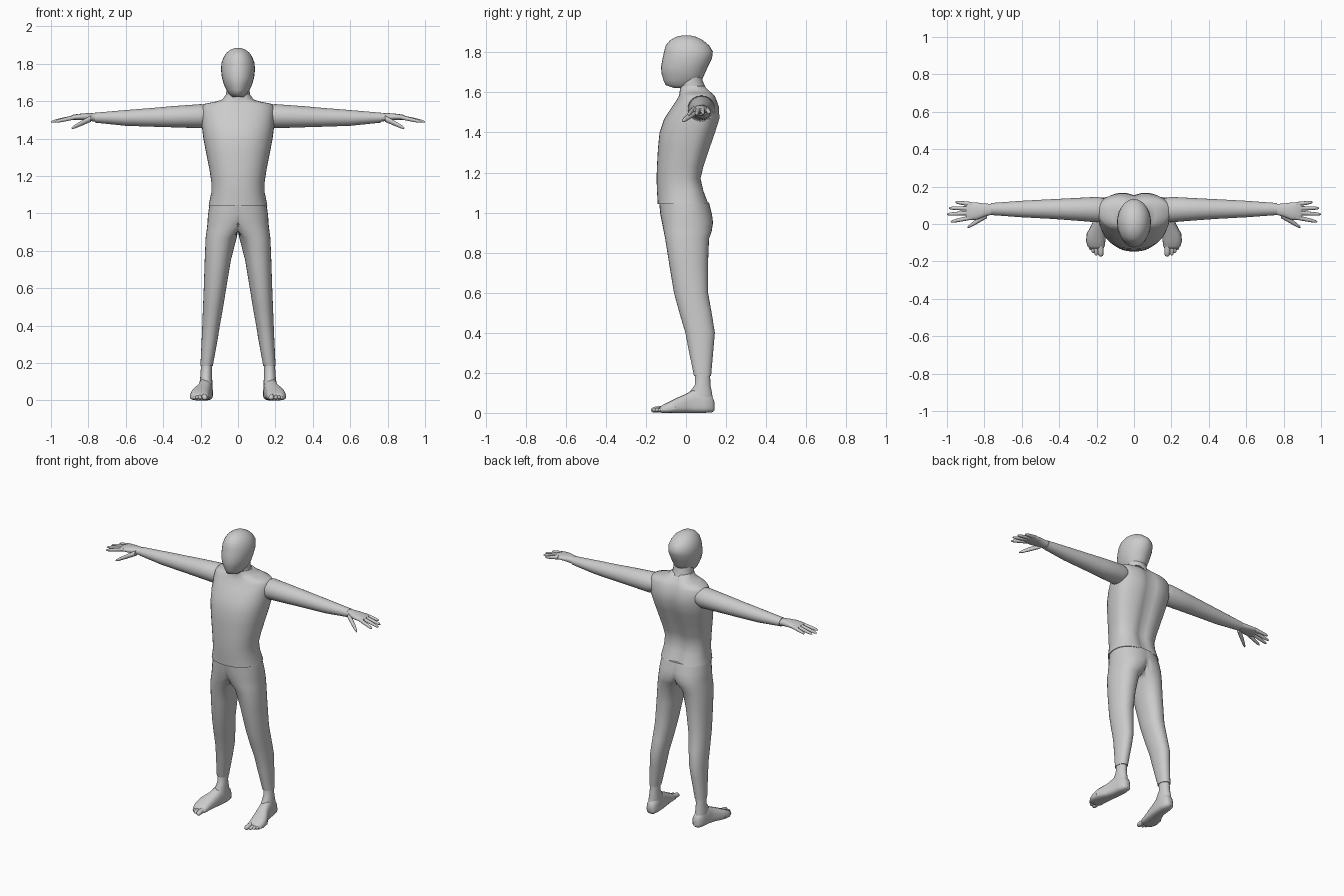
import bpy, bmesh
from math import cos, sin, pi, exp, copysign

AXES = {'x': lambda t, a, b: (t, a, b),
        'y': lambda t, a, b: (a, t, b),
        'z': lambda t, a, b: (a, b, t)}


def loft(bm, axis, rows, n=28, e=1.0):
    """Rows: (position, side centre, side radius, depth centre, depth low, depth high)."""
    place, rings = AXES[axis], []
    for t, ac, ar, bc, lo, hi in rows:
        ring = []
        for i in range(n):
            c, s = cos(2 * pi * i / n), sin(2 * pi * i / n)
            c = copysign(abs(c) ** e, c)
            s = copysign(abs(s) ** e, s)
            b = bc + s * ((hi - bc) if s > 0 else (bc - lo))
            ring.append(bm.verts.new(place(t, ac + ar * c, b)))
        rings.append(ring)
    for r0, r1 in zip(rings, rings[1:]):
        for i in range(n):
            j = (i + 1) % n
            bm.faces.new((r0[i], r0[j], r1[j], r1[i]))
    bm.faces.new(rings[0])
    bm.faces.new(rings[-1])


def digit(bm, axis, base, tip, r0, r1):
    """Tapered round-ended finger or toe; points are (position, side, depth)."""
    rows = []
    for f, k in ((0, 1), (.3, 1), (.6, 1), (.85, .9), (.95, .65), (1, .25)):
        t, a, b = (p + (q - p) * f for p, q in zip(base, tip))
        r = (r0 + (r1 - r0) * f) * k
        rows.append((t, a, r, b, b - r, b + r))
    loft(bm, axis, rows, 10)


def finish(name, bm, mirror=False):
    bmesh.ops.recalc_face_normals(bm, faces=bm.faces)
    me = bpy.data.meshes.new(name)
    bm.to_mesh(me)
    bm.free()
    ob = bpy.data.objects.new(name, me)
    bpy.context.collection.objects.link(ob)
    if mirror:
        ob.modifiers.new("Mirror", 'MIRROR').merge_threshold = .0005
    bpy.ops.object.select_all(action='DESELECT')
    ob.select_set(True)
    bpy.context.view_layer.objects.active = ob
    bpy.ops.object.shade_smooth_by_angle(angle=.9)
    return ob


# Head
bm = bmesh.new()
loft(bm, 'z', [
    (1.622, 0, .030, -.03, -.060, .02), (1.636, 0, .046, -.02, -.102, .05),
    (1.66, 0, .062, 0, -.112, .078), (1.69, 0, .076, 0, -.121, .092),
    (1.725, 0, .086, 0, -.125, .108), (1.77, 0, .091, .01, -.117, .130),
    (1.805, 0, .088, .01, -.109, .134), (1.835, 0, .077, .01, -.101, .115),
    (1.86, 0, .060, .01, -.080, .085), (1.877, 0, .037, 0, -.050, .053),
    (1.885, 0, .012, 0, -.017, .018)])
finish("head", bm)

# Neck
bm = bmesh.new()
loft(bm, 'z', [(1.56, 0, .075, .04, -.035, .12), (1.62, 0, .065, .03, -.03, .10),
               (1.66, 0, .062, .025, -.03, .082), (1.72, 0, .06, .02, -.04, .08)])
finish("neck", bm)

# Torso with a shallow spine groove
bm = bmesh.new()
loft(bm, 'z', [
    (1.042, 0, .157, 0, -.141, .118), (1.11, 0, .143, 0, -.145, .092),
    (1.17, 0, .143, -.01, -.147, .078), (1.23, 0, .152, 0, -.145, .092),
    (1.32, 0, .170, .02, -.140, .122), (1.40, 0, .185, .04, -.132, .150),
    (1.47, 0, .194, .06, -.108, .172), (1.53, 0, .197, .07, -.068, .168),
    (1.565, 0, .196, .073, -.045, .155), (1.585, 0, .182, .073, -.035, .145),
    (1.598, 0, .115, .06, -.032, .134), (1.61, 0, .082, .05, -.031, .124),
    (1.632, 0, .067, .04, -.03, .103)], 40, .85)
for v in bm.verts:
    if v.co.y > .06:
        v.co.y -= .018 * exp(-(v.co.x / .035) ** 2)
finish("torso", bm)

# Arms
bm = bmesh.new()
loft(bm, 'x', [
    (.16, .076, .060, 1.52, 1.47, 1.575), (.195, .077, .068, 1.52, 1.455, 1.584),
    (.35, .079, .058, 1.515, 1.460, 1.573), (.45, .080, .052, 1.513, 1.463, 1.564),
    (.60, .080, .044, 1.51, 1.468, 1.552), (.765, .080, .032, 1.512, 1.485, 1.538)])
finish("arm", bm, True)

# Hands: palm, four fingers, thumb
bm = bmesh.new()
loft(bm, 'x', [
    (.75, .080, .027, 1.513, 1.490, 1.534), (.80, .074, .035, 1.515, 1.494, 1.536),
    (.84, .069, .046, 1.515, 1.499, 1.533), (.88, .069, .048, 1.513, 1.499, 1.528),
    (.897, .069, .042, 1.511, 1.502, 1.52)], 20, .85)
for y0, x1, y1, z1 in ((.105, .955, .117, 1.498), (.083, .99, .085, 1.492),
                       (.060, 1.0, .052, 1.489), (.036, .98, .012, 1.489)):
    digit(bm, 'x', (.865, y0, 1.515), (x1, y1, z1), .0125, .009)
digit(bm, 'x', (.785, .05, 1.507), (.89, -.018, 1.455), .018, .010)
finish("hand", bm, True)

# Trousers: one leg, cut on the centre plane and mirrored
bm = bmesh.new()
loft(bm, 'z', [
    (1.05, 0, .152, 0, -.134, .115), (.99, .02, .141, 0, -.128, .130),
    (.95, .04, .123, 0, -.120, .135), (.905, .067, .101, 0, -.111, .128),
    (.87, .090, .083, 0, -.104, .115), (.75, .108, .070, .01, -.085, .110),
    (.60, .123, .060, .03, -.060, .110), (.50, .133, .054, .05, -.033, .128),
    (.40, .144, .047, .07, -.003, .144), (.33, .151, .043, .075, .010, .138),
    (.183, .168, .033, .08, .040, .125)], 32, .92)
for v in bm.verts:
    v.co.x = max(v.co.x, 0)
inner = [f for f in bm.faces if all(v.co.x == 0 for v in f.verts)]
bmesh.ops.delete(bm, geom=inner, context='FACES')
finish("trousers", bm, True)

# Feet: ankle, sole, five toes
bm = bmesh.new()
loft(bm, 'z', [
    (.20, .168, .030, .082, .046, .120), (.14, .170, .030, .08, .045, .122),
    (.10, .171, .034, .075, .015, .130), (.05, .172, .035, .07, .0, .135)], 20)
loft(bm, 'y', [
    (.142, .167, .015, .03, .012, .055), (.13, .169, .030, .03, .003, .085),
    (.09, .171, .037, .03, 0, .120), (.04, .175, .038, .03, 0, .118),
    (0, .183, .042, .03, 0, .095), (-.05, .200, .052, .025, 0, .073),
    (-.09, .205, .052, .018, 0, .053), (-.12, .202, .045, .014, 0, .038),
    (-.132, .200, .036, .013, .003, .028)], 20, .75)
for x, y, r in ((.180, -.174, .016), (.205, -.168, .011), (.221, -.155, .010),
                (.235, -.140, .010), (.245, -.122, .010)):
    digit(bm, 'y', (y + .07, x, .022), (y, x - .003, .014), r, r)
for v in bm.verts:
    v.co.z = max(v.co.z, 0)
finish("foot", bm, True)
